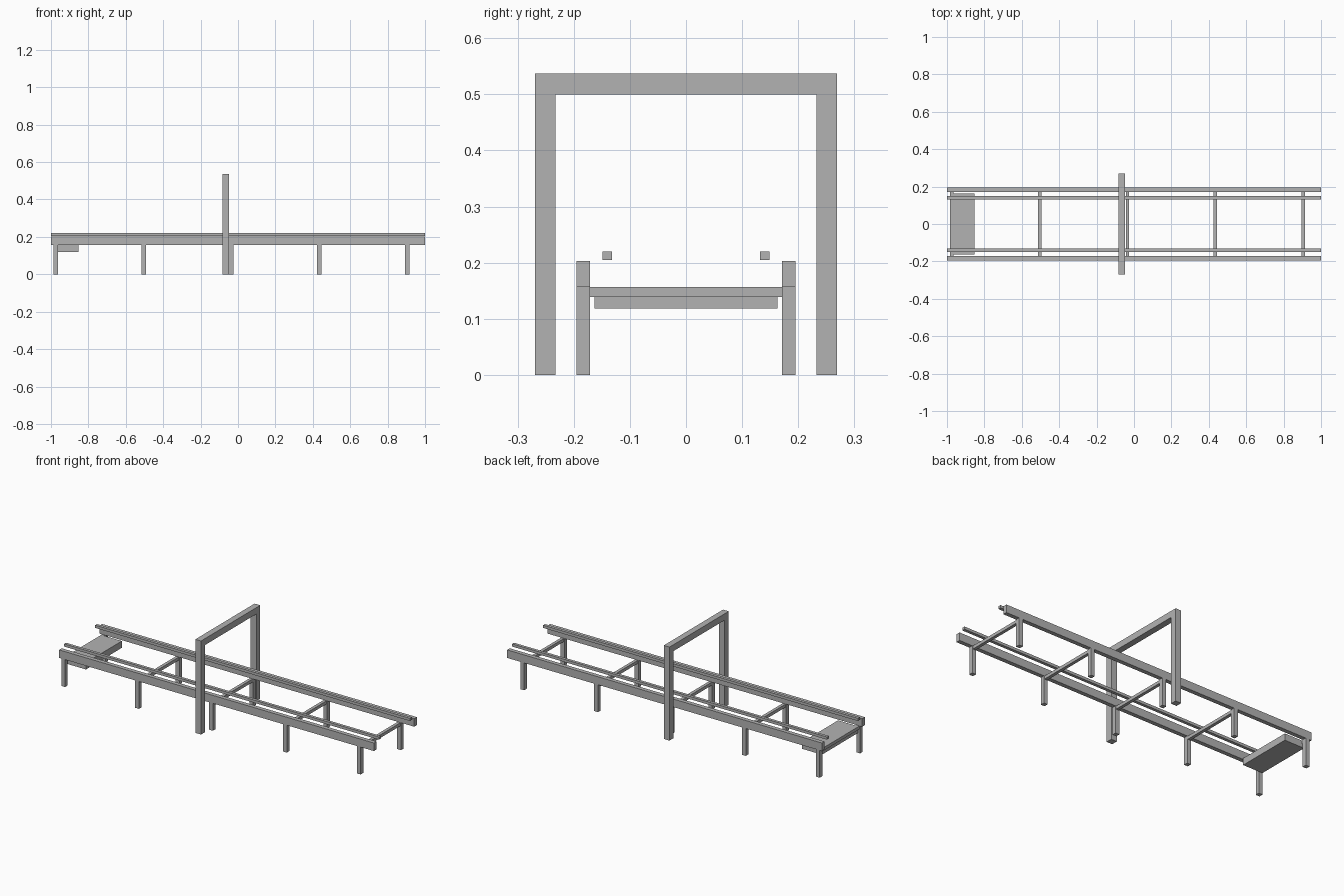
import bpy
import bmesh
from mathutils import Vector

cube = bpy.data.objects.get("Cube")
if cube:
    bpy.data.objects.remove(cube, do_unlink=True)

# Single plain metal colour
grey = bpy.data.materials.new("plain_grey")
grey.use_nodes = True
colour = (0.45, 0.45, 0.45, 1)
grey.diffuse_color = colour
grey.node_tree.nodes["Principled BSDF"].inputs["Base Color"].default_value = colour


def finish(name, bm):
    bmesh.ops.recalc_face_normals(bm, faces=bm.faces)
    mesh = bpy.data.meshes.new(name)
    bm.to_mesh(mesh)
    bm.free()
    mesh.materials.append(grey)
    obj = bpy.data.objects.new(name, mesh)
    bpy.context.collection.objects.link(obj)
    return obj


def box(name, x, y, z):
    """Box from (min, max) ranges on each axis."""
    bm = bmesh.new()
    bmesh.ops.create_cube(bm, size=1)
    for v in bm.verts:
        v.co = Vector([(r[0] + r[1]) / 2 + c * (r[1] - r[0])
                       for r, c in zip((x, y, z), v.co)])
    return finish(name, bm)


def pair(name, x, y, z):
    """The same box on the back and front sides."""
    box("back_" + name, x, y, z)
    box("front_" + name, x, (-y[1], -y[0]), z)


LEG_Y = (0.171, 0.195)
BED_Z = 0.157
LENGTH = (-1, 1)

# Long side beams and the slim guide rails above them
pair("side_beam", LENGTH, LEG_Y, (BED_Z, 0.203))
pair("guide_rail", LENGTH, (0.132, 0.149), (0.2045, 0.22))

# Evenly spaced leg pairs, each joined by a cross bar
for i in range(5):
    x = -0.974 + i * 0.4695
    pair(f"leg_{i + 1}", (x - 0.012, x + 0.012), LEG_Y, (0, BED_Z))
    box(f"cross_bar_{i + 1}", (x - 0.009, x + 0.009),
        (-LEG_Y[0], LEG_Y[0]), (0.139, BED_Z))

# Flat block under the right end
box("end_block", (-0.978, -0.852), (-0.163, 0.163), (0.118, BED_Z))

# Portal frame: one arch profile extruded along x
bm = bmesh.new()
outer, inner, top, under = 0.269, 0.233, 0.537, 0.5
profile = [(-outer, 0), (-outer, top), (outer, top), (outer, 0),
           (inner, 0), (inner, under), (-inner, under), (-inner, 0)]
face = bm.faces.new([bm.verts.new((-0.083, y, z)) for y, z in profile])
new = bmesh.ops.extrude_face_region(bm, geom=[face])["geom"]
bmesh.ops.translate(bm, vec=(0.036, 0, 0),
                    verts=[g for g in new if isinstance(g, bmesh.types.BMVert)])
finish("portal_frame", bm)
